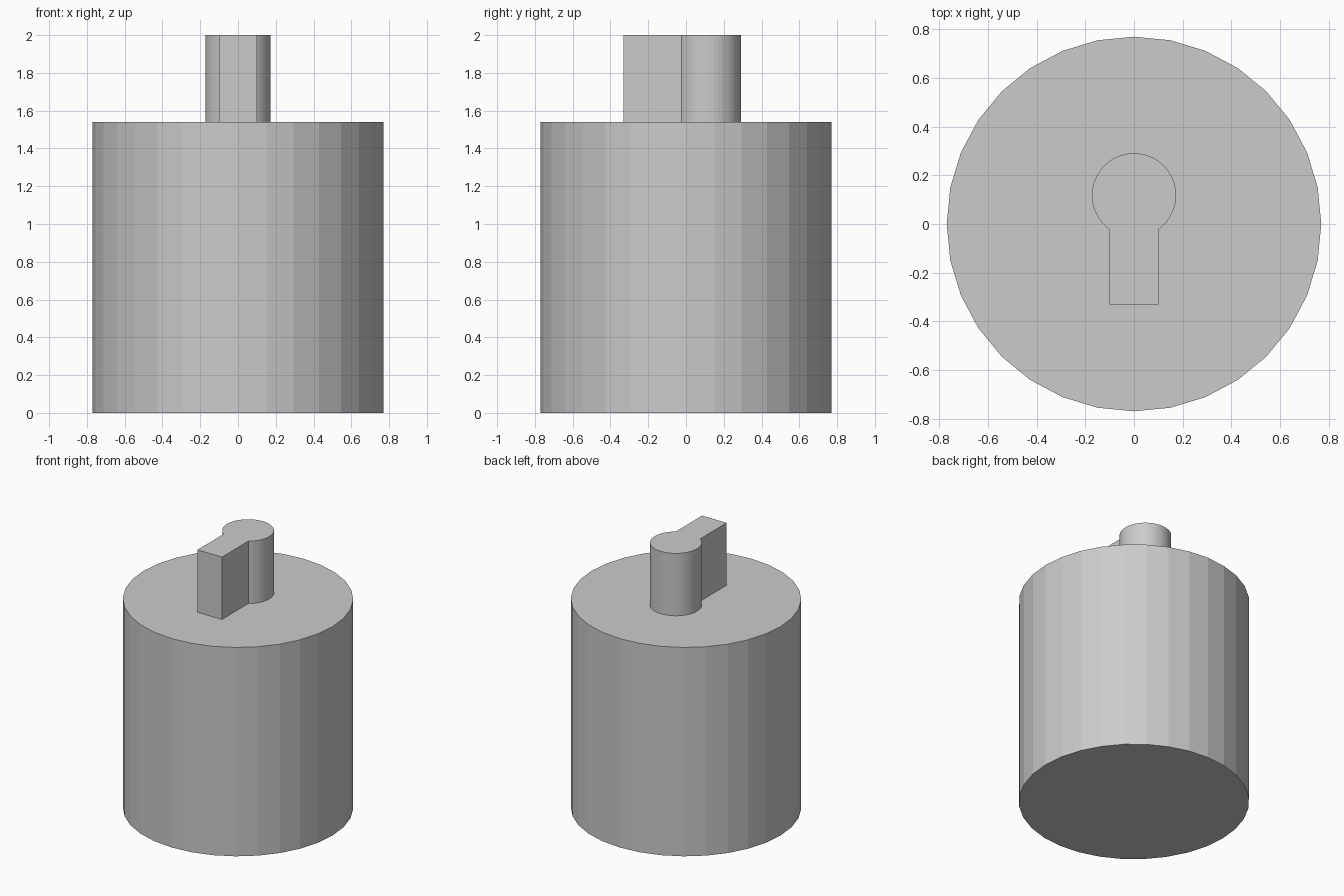
import bpy, bmesh, math

if "Cube" in bpy.data.objects:
    bpy.data.objects.remove(bpy.data.objects["Cube"])

BODY_R, BODY_H, TOP = 0.77, 1.54, 2.0


def extruded(name, profile, z0, z1):
    """Closed prism from an xy outline (counter-clockwise)."""
    bm = bmesh.new()
    base = bm.faces.new([bm.verts.new((x, y, z0)) for x, y in profile])
    ext = bmesh.ops.extrude_face_region(bm, geom=[base], use_keep_orig=True)
    top = [v for v in ext["geom"] if isinstance(v, bmesh.types.BMVert)]
    bmesh.ops.translate(bm, verts=top, vec=(0, 0, z1 - z0))
    bmesh.ops.recalc_face_normals(bm, faces=bm.faces)
    mesh = bpy.data.meshes.new(name)
    bm.to_mesh(mesh)
    bm.free()
    obj = bpy.data.objects.new(name, mesh)
    bpy.context.collection.objects.link(obj)
    return obj


# Main drum: 32 flat sides
bpy.ops.mesh.primitive_cylinder_add(vertices=32, radius=BODY_R, depth=BODY_H,
                                    location=(0, 0, BODY_H / 2))
bpy.context.object.name = "drum"

# Keyhole-shaped post: round head running into a straight slot
head_r, head_y, half_w, slot_y = 0.173, 0.118, 0.10, -0.33
gap = math.asin(half_w / head_r)
start, sweep, steps = -math.pi / 2 + gap, 2 * (math.pi - gap), 40
outline = [(head_r * math.cos(start + sweep * i / steps),
            head_y + head_r * math.sin(start + sweep * i / steps))
           for i in range(steps + 1)]
outline += [(-half_w, slot_y), (half_w, slot_y)]
extruded("keyhole_post", outline, BODY_H, TOP)
